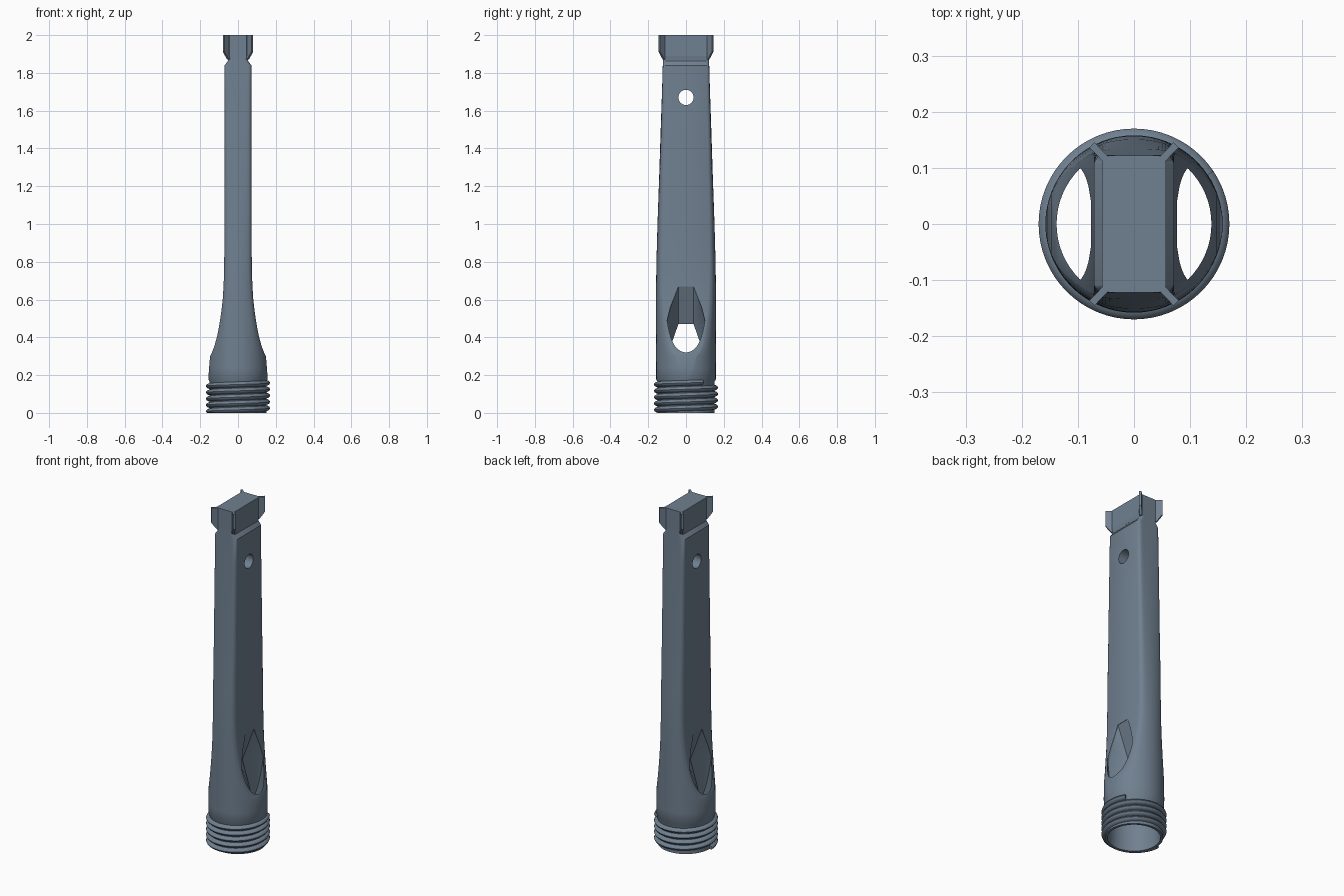
import bpy, bmesh, math
from mathutils import Vector

if "Cube" in bpy.data.objects:
    bpy.data.objects.remove(bpy.data.objects["Cube"])

steel = bpy.data.materials.new("slate steel")
steel.diffuse_color = (0.162, 0.216, 0.279, 1)
steel.use_nodes = True
steel.node_tree.nodes["Principled BSDF"].inputs["Base Color"].default_value = steel.diffuse_color


def finish(name, bm, smooth=True):
    bmesh.ops.recalc_face_normals(bm, faces=bm.faces)
    me = bpy.data.meshes.new(name)
    bm.to_mesh(me)
    bm.free()
    me.materials.append(steel)
    ob = bpy.data.objects.new(name, me)
    bpy.context.collection.objects.link(ob)
    if smooth:
        shade(ob)
    return ob


def select(ob):
    bpy.ops.object.select_all(action='DESELECT')
    ob.select_set(True)
    bpy.context.view_layer.objects.active = ob


def shade(ob):
    select(ob)
    bpy.ops.object.shade_smooth_by_angle(angle=math.radians(32))


def loft(rings, closed=False):
    """Skin a list of equal-length rings and cap both ends (or join tip to tip)."""
    bm = bmesh.new()
    vs = [[bm.verts.new(p) for p in r] for r in rings]
    n = len(vs[0])
    for a, b in zip(vs, vs[1:]):
        for i in range(n):
            j = (i + 1) % n
            bm.faces.new((a[i], a[j], b[j], b[i]))
    bm.faces.new(vs[0][::-1])
    bm.faces.new(vs[-1])
    return bm


def boolean(ob, cutter, op='DIFFERENCE'):
    m = ob.modifiers.new("cut", 'BOOLEAN')
    m.operation, m.object, m.solver = op, cutter, 'EXACT'
    select(ob)
    bpy.ops.object.modifier_apply(modifier="cut")
    bpy.data.objects.remove(cutter)


def cylinder(name, r, depth, centre, axis='Z', seg=64):
    bm = bmesh.new()
    bmesh.ops.create_cone(bm, cap_ends=True, segments=seg, radius1=r, radius2=r, depth=depth)
    for v in bm.verts:
        if axis == 'X':
            v.co = Vector((v.co.z, v.co.y, -v.co.x))
        v.co += Vector(centre)
    return finish(name, bm, False)


# Body: a round tapering shaft flattened on both x sides
def section(z, half_x, radius, flat):
    m, pts = 24, []
    fillet = 0.014 * min(1, max(0, (radius - half_x) / 0.05))
    for s in (1, -1):
        for k in range(m + 1):
            a = math.pi * (k / m - 0.5)
            u = math.sin(a)
            x = half_x * u
            y = (1 - flat) * math.sqrt(radius ** 2 - x * x) + flat * radius
            y -= fillet * abs(u) ** 12
            pts.append((-s * x, s * y, z))
    return pts


# z, half width in x, half depth in y, flatness of the narrow faces
profile = [(0, .1515, .152, 0), (.168, .1515, .152, 0), (.178, .1575, .158, 0),
           (.24, .153, .158, 0), (.30, .148, .158, 0), (.32, .138, .158, 0),
           (.35, .126, .158, 0), (.40, .112, .158, 0), (.46, .1, .158, 0),
           (.53, .089, .158, 0), (.60, .081, .158, 0), (.68, .076, .158, 0),
           (.78, .073, .157, .05), (1.0, .072, .151, .3), (1.25, .0715, .142, .55),
           (1.5, .071, .134, .8), (1.7, .071, .127, .95), (1.84, .071, .123, 1),
           (1.862, .054, .1225, 1), (1.88, .054, .122, 1)]
body = finish("shaft_body", loft([section(*p) for p in profile]), False)

# Bore in the base that opens through both flats, under a wedge-shaped ceiling
for side in (1, -1):
    bm = bmesh.new()
    for x, outline in ((-.01, ((.04, .443), (.14, .143))),
                       (.075, ((.04, .67), (.082, .56), (.1, .46), (.14, .33))),
                       (.17, ((.04, .67), (.082, .56), (.1, .46), (.14, .33)))):
        for y, z in outline + ((.16, .1), (.16, -.1)):
            for s in (1, -1):
                bm.verts.new((side * x, s * y, z))
    res = bmesh.ops.convex_hull(bm, input=bm.verts)
    loose = [v for v in bm.verts if not v.link_faces]
    bmesh.ops.delete(bm, geom=loose, context='VERTS')
    cut = finish("bore_cutter", bm, False)
    boolean(cut, cylinder("bore_round", .138, 1.2, (0, 0, .4)), 'INTERSECT')
    boolean(body, cut)

# Cross pin hole
boolean(body, cylinder("pin_cutter", .04, .5, (0, 0, 1.67), 'X', 40))
shade(body)

# Screw thread around the base
rings = []
turns, seg, pitch = 4.6, 64, .0335
for i in range(int(turns * seg) + 1):
    a = 2 * math.pi * i / seg
    zc = .008 + pitch * i / seg
    rings.append([(r * math.cos(a + math.pi), r * math.sin(a + math.pi), max(0, zc + dz))
                  for r, dz in ((.148, -.016), (.160, -.012), (.167, -.007), (.17, 0),
                                (.167, .007), (.160, .012), (.148, .016))])
finish("screw_thread", loft(rings))

# Plug at the top with chamfered corners
corners = [(.057, .11), (.045, .122), (-.045, .122), (-.057, .11),
           (-.057, -.11), (-.045, -.122), (.045, -.122), (.057, -.11)]
finish("top_plug", loft([[(x * k, y, z) for x, y in corners]
                         for z, k in ((1.87, .95), (1.89, 1), (2, 1))]), False)

# Four diagonal corner fins
for sx in (1, -1):
    for sy in (1, -1):
        root = Vector((sx * .046, sy * .111, 0))
        out = Vector((sx * .70, sy * .72, 0)).normalized()
        thick = Vector((-out.y, out.x, 0)) * .0065
        shape = ((0, 1.872), (.012, 1.872), (.042, 1.912), (.042, 2), (0, 2))
        finish("corner_fin", loft([[root + out * d + thick * t + Vector((0, 0, z))
                                    for d, z in shape] for t in (-1, 1)]), False)
